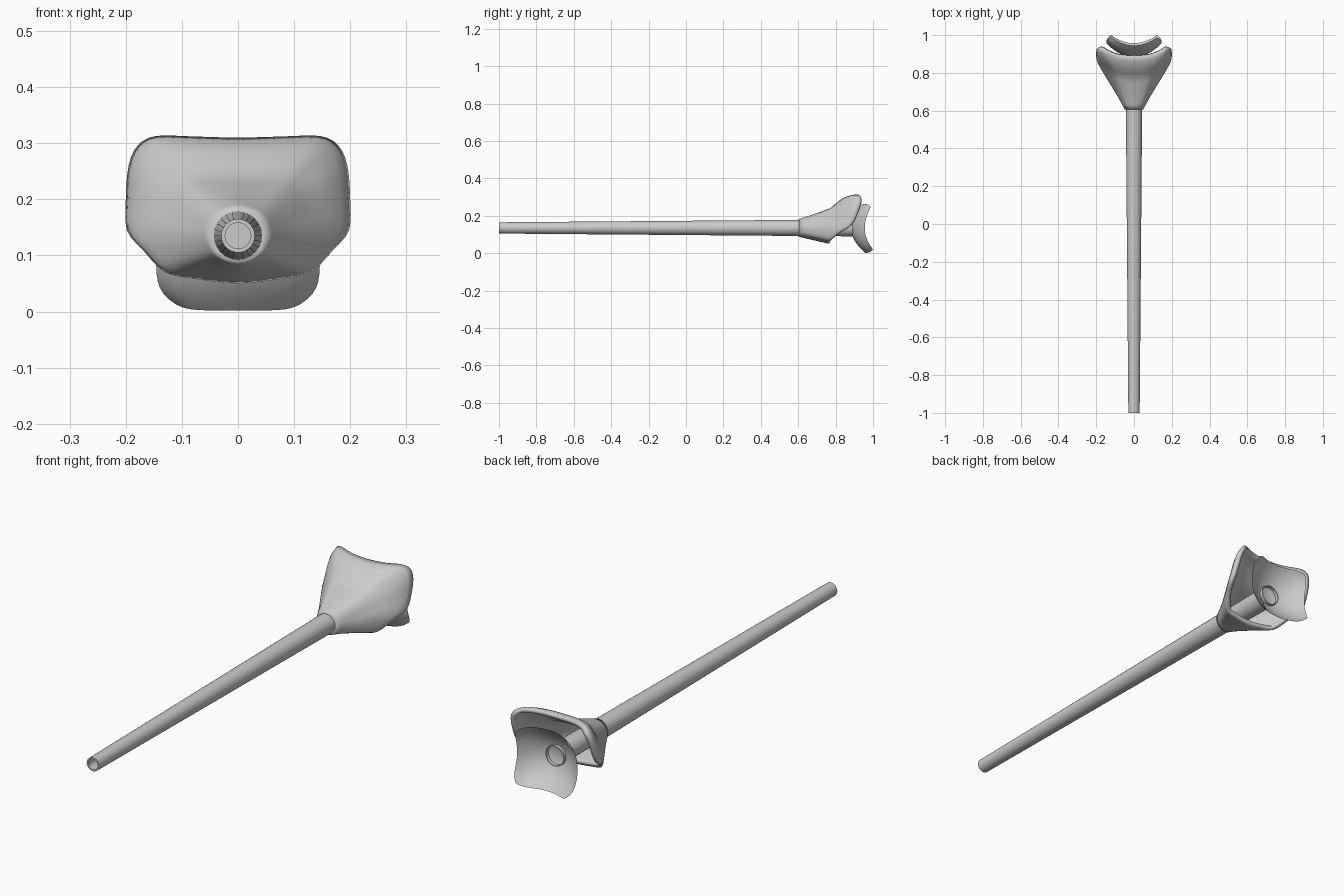
import bpy, bmesh, math
from mathutils import Vector

if "Cube" in bpy.data.objects:
    bpy.data.objects.remove(bpy.data.objects["Cube"])

AXIS_Z = 0.135

grey = bpy.data.materials.new("plain grey")
grey.diffuse_color = (0.6, 0.6, 0.6, 1)
grey.use_nodes = True
grey.node_tree.nodes["Principled BSDF"].inputs["Base Color"].default_value = grey.diffuse_color


def add_object(name, verts, faces, angle=40):
    mesh = bpy.data.meshes.new(name)
    mesh.from_pydata(verts, [], faces)
    bm = bmesh.new()
    bm.from_mesh(mesh)
    bmesh.ops.remove_doubles(bm, verts=bm.verts, dist=1e-5)
    bmesh.ops.recalc_face_normals(bm, faces=bm.faces)
    bm.to_mesh(mesh)
    bm.free()
    mesh.materials.append(grey)
    obj = bpy.data.objects.new(name, mesh)
    bpy.context.collection.objects.link(obj)
    bpy.ops.object.select_all(action='DESELECT')
    obj.select_set(True)
    bpy.context.view_layer.objects.active = obj
    bpy.ops.object.shade_smooth_by_angle(angle=math.radians(angle))
    return obj


def grid_faces(rows, cols, wrap):
    return [(r * cols + c, r * cols + (c + 1) % cols,
             (r + 1) * cols + (c + 1) % cols, (r + 1) * cols + c)
            for r in range(rows - 1) for c in range(cols if wrap else cols - 1)]


def lookup(table, u):
    for (a, va), (b, vb) in zip(table, table[1:]):
        if u <= b:
            return va + (vb - va) * (u - a) / (b - a)
    return table[-1][1]


# Tapered hollow rod: (radius, y) profile turned about the y axis
profile = [(0, 0.5), (0.023, 0.5), (0.023, -1), (0.03, -1), (0.043, 0.605),
           (0.045, 0.905), (0.042, 0.905), (0.042, 0.88), (0, 0.88)]
SIDES = 24
verts = [(r * math.cos(2 * math.pi * i / SIDES), y, AXIS_Z + r * math.sin(2 * math.pi * i / SIDES))
         for r, y in profile for i in range(SIDES)]
add_object("rod", verts, grid_faces(len(profile), SIDES, True))

# Flared shroud: loft from a round neck to a slanted, rounded rim
half_rim = [(0, 0.89, 0.31), (0.08, 0.897, 0.312), (0.145, 0.92, 0.313), (0.178, 0.935, 0.297),
            (0.195, 0.93, 0.26), (0.2, 0.91, 0.2), (0.198, 0.88, 0.145), (0.17, 0.825, 0.11),
            (0.13, 0.775, 0.07), (0.075, 0.768, 0.058), (0, 0.765, 0.05)]
ctrl = [Vector(p) for p in half_rim] + [Vector((-x, y, z)) for x, y, z in half_rim[-2:0:-1]]
n = len(ctrl)
rim = []
for i in range(n):
    p0, p1, p2, p3 = (ctrl[(i + k - 1) % n] for k in range(4))
    for s in range(3):
        t = s / 3
        rim.append(0.5 * (2 * p1 + (p2 - p0) * t + (2 * p0 - 5 * p1 + 4 * p2 - p3) * t * t
                          + (3 * p1 - p0 - 3 * p2 + p3) * t ** 3))
top_flare = [(0, 0), (0.3, 0.22), (0.58, 0.45), (0.72, 0.72), (0.86, 0.93), (1, 1)]
side_flare = [(0, 0), (0.3, 0.3), (0.58, 0.61), (0.82, 0.88), (0.92, 0.98), (1, 1)]
low_flare = [(0, 0), (1, 1)]
ROWS = 13
verts = []
for r in range(ROWS):
    u = r / (ROWS - 1)
    for p in rim:
        a = math.atan2(p.z - 0.16, p.x)
        s = math.sin(a)
        end = lookup(top_flare if s > 0 else low_flare, u)
        w = end * abs(s) + lookup(side_flare, u) * (1 - abs(s))
        neck = Vector((0.048 * math.cos(a), 0.605, AXIS_Z + 0.048 * s))
        verts.append((neck.x + (p.x - neck.x) * w, neck.y + (p.y - neck.y) * u,
                      neck.z + (p.z - neck.z) * w))
shroud = add_object("shroud", verts, grid_faces(ROWS, len(rim), True))
wall = shroud.modifiers.new("wall", 'SOLIDIFY')
wall.thickness = 0.018
wall.offset = -1

# Dished saddle plate: a rounded rectangle curved in both directions
N = 21
verts = []
for j in range(N):
    for i in range(N):
        a, b = 2 * i / (N - 1) - 1, 2 * j / (N - 1) - 1
        x = 0.146 * a * (1 - 0.17 * b ** 6)
        z = 0.133 + 0.131 * b * (1 - 0.14 * a ** 6)
        y = 0.883 + 0.073 * a * a + (0.074 if b < 0 else 0.062) * b * b - 0.03 * a * a * b * b
        verts.append((x, min(y, 1.0), z))
plate = add_object("saddle_plate", verts, grid_faces(N, N, False), 60)
